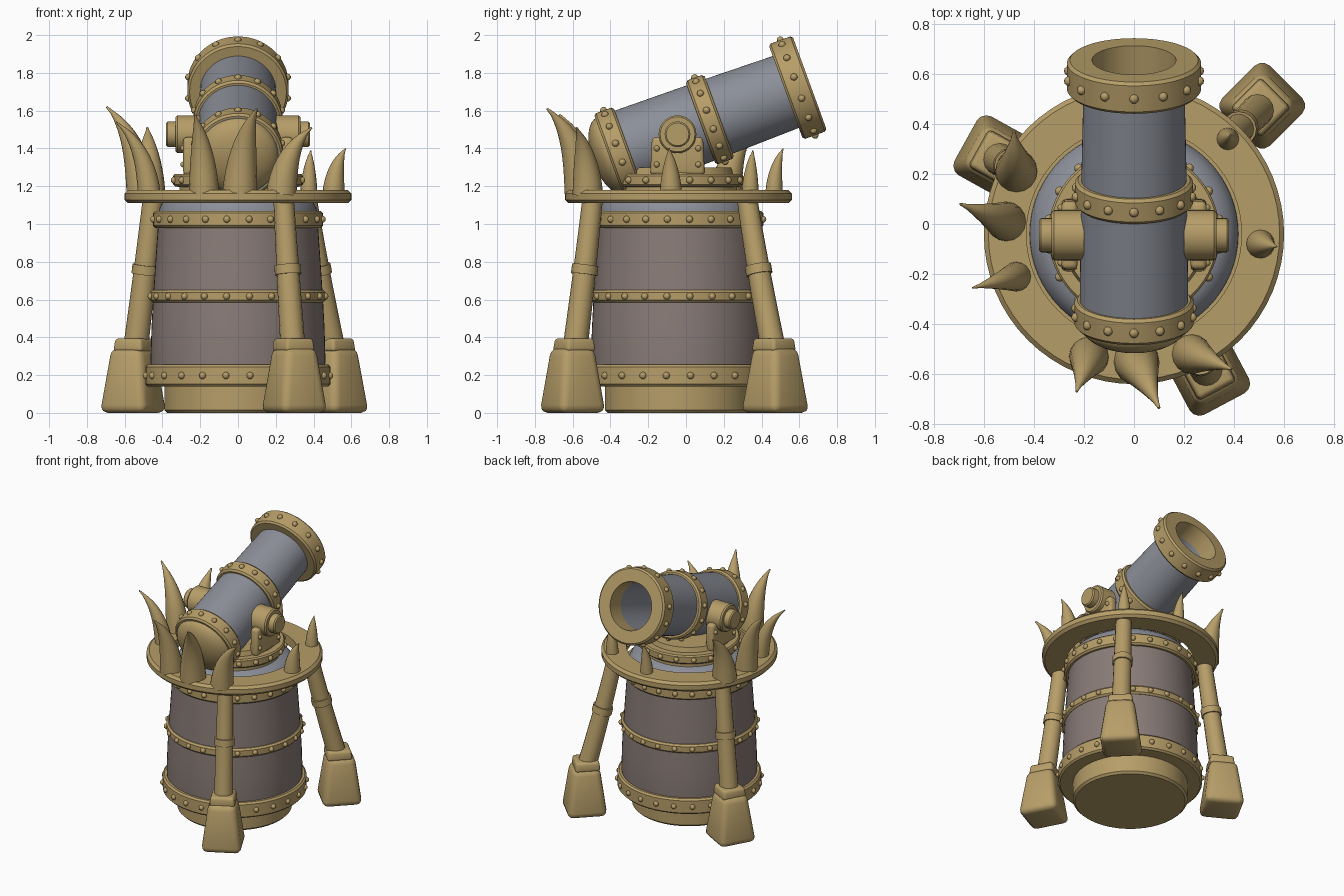
import bpy, bmesh, math
from mathutils import Vector, Matrix

if "Cube" in bpy.data.objects:
    bpy.data.objects.remove(bpy.data.objects["Cube"])

CY = -0.04                      # y of the barrel body axis
UP = Vector((0, 0, 1))


def material(name, rgb):
    m = bpy.data.materials.new(name)
    m.diffuse_color = (*rgb, 1)
    m.use_nodes = True
    m.node_tree.nodes["Principled BSDF"].inputs["Base Color"].default_value = m.diffuse_color
    return m


BRASS = material("brass", (0.47, 0.34, 0.14))
STEEL = material("steel", (0.26, 0.275, 0.315))
WOOD = material("dull_wood", (0.25, 0.20, 0.185))


def finish(bm, name, mat, matrix=Matrix(), angle=35):
    """Turn a bmesh into an object, smooth except at sharp edges."""
    bm.transform(matrix)
    bmesh.ops.recalc_face_normals(bm, faces=bm.faces)
    for f in bm.faces:
        f.smooth = True
    for e in bm.edges:
        e.smooth = len(e.link_faces) == 2 and e.calc_face_angle(0) < math.radians(angle)
    me = bpy.data.meshes.new(name)
    bm.to_mesh(me)
    bm.free()
    me.materials.append(mat)
    ob = bpy.data.objects.new(name, me)
    bpy.context.collection.objects.link(ob)
    return ob


def skin(bm, rings, closed=False):
    """Bridge successive vertex rings; cap the ends unless closed."""
    n = len(rings[0])
    pairs = list(zip(rings, rings[1:] + rings[:1])) if closed else list(zip(rings, rings[1:]))
    for a, b in pairs:
        for i in range(n):
            j = (i + 1) % n
            bm.faces.new((a[i], a[j], b[j], b[i]))
    if not closed:
        bm.faces.new(rings[0][::-1])
        bm.faces.new(rings[-1])


def lathe(name, profile, mat, matrix, closed=False, n=64):
    bm = bmesh.new()
    rings = [[bm.verts.new((r * math.cos(a), r * math.sin(a), z))
              for a in (math.tau * i / n for i in range(n))] for r, z in profile]
    skin(bm, rings, closed)
    return finish(bm, name, mat, matrix)


def band(name, r_in, r_out, z0, z1, matrix, bev=0.012):
    """Bevelled hoop."""
    return lathe(name, [(r_in, z0), (r_out - bev, z0), (r_out, z0 + bev),
                        (r_out, z1 - bev), (r_out - bev, z1), (r_in, z1)], BRASS, matrix, True)


def tube(name, path, radii, mat, n=16):
    bm = bmesh.new()
    rings = []
    for i, p in enumerate(path):
        d = path[min(i + 1, len(path) - 1)] - path[max(i - 1, 0)]
        q = UP.rotation_difference(d.normalized()) if d.z > 0 else (-UP).rotation_difference(d.normalized())
        rings.append([bm.verts.new(p + q @ Vector((radii[i] * math.cos(a), radii[i] * math.sin(a), 0)))
                      for a in (math.tau * k / n for k in range(n))])
    skin(bm, rings)
    return finish(bm, name, mat, angle=50)


def rivets(name, count, r, z, matrix, size=0.019):
    bm = bmesh.new()
    for i in range(count):
        a = math.tau * (i + 0.5) / count
        bmesh.ops.create_uvsphere(bm, u_segments=10, v_segments=6, radius=size,
                                  matrix=Matrix.Translation((r * math.cos(a), r * math.sin(a), z)))
    return finish(bm, name, BRASS, matrix, 80)


def block(name, x, y, z0, z1, bottom, top, matrix, bev):
    """Rounded box whose half sizes go from bottom to top."""
    bm = bmesh.new()
    rings = [[bm.verts.new((x + sx * h[0], y + sy * h[1], z))
              for sx, sy in ((-1, -1), (1, -1), (1, 1), (-1, 1))]
             for h, z in ((bottom, z0), (top, z1))]
    skin(bm, rings)
    bmesh.ops.bevel(bm, geom=bm.edges[:], offset=bev, segments=3, profile=0.5, affect='EDGES')
    return finish(bm, name, BRASS, matrix, 40)


def bezier(p0, p1, p2, n):
    return [p0 * (1 - t) ** 2 + p1 * 2 * t * (1 - t) + p2 * t * t for t in (i / n for i in range(n + 1))]


# Barrel body with base, shoulder and riveted hoops
body = Matrix.Translation((0, CY, 0))
lathe("base", [(0.375, 0.0), (0.39, 0.015), (0.39, 0.15)], BRASS, body)
lathe("barrel_body", [(0.455, 0.15), (0.463, 0.28), (0.458, 0.45), (0.449, 0.62),
                      (0.437, 0.8), (0.423, 1.0), (0.42, 1.06)], WOOD, body)
lathe("shoulder", [(0.42, 1.05), (0.415, 1.085), (0.39, 1.13), (0.35, 1.16),
                   (0.25, 1.18), (0.02, 1.19)], STEEL, body)
for label, r, z0, z1 in (("lower", 0.49, 0.14, 0.255), ("middle", 0.465, 0.585, 0.65),
                         ("upper", 0.45, 0.98, 1.07)):
    band(label + "_hoop", 0.38, r, z0, z1, body)
    rivets(label + "_hoop_rivets", 24, r, (z0 + z1) / 2, body)

# Ring platform and turntable
band("platform_ring", 0.43, 0.6, 1.11, 1.18, body, 0.018)
lathe("turntable", [(0.31, 1.15), (0.31, 1.195), (0.335, 1.2), (0.343, 1.21), (0.343, 1.255),
                    (0.335, 1.265), (0.29, 1.265), (0.28, 1.3), (0.02, 1.3)], BRASS, body)
rivets("turntable_rivets", 18, 0.343, 1.232, body)

# Cannon, built along local z from the breech to the muzzle face
axis = Vector((0, math.cos(math.radians(20)), math.sin(math.radians(20))))
L = 1.13
cannon = (Matrix.Translation(Vector((0, 0.655, 1.745)) - axis * L)
          @ UP.rotation_difference(axis).to_matrix().to_4x4())
lathe("cannon_barrel", [(0.218, 0), (0.212, 0.55), (0.2, L - 0.02), (0.17, L - 0.02),
                        (0.17, L - 0.65), (0.02, L - 0.65)], STEEL, cannon)
lathe("breech_dome", [(0.215 * math.cos(a), 0.01 - 0.1 * math.sin(a))
                      for a in (math.radians(11 * i) for i in range(9))], BRASS, cannon)
for label, r_in, r, z0, z1 in (("breech", 0.19, 0.238, 0.0, 0.11), ("middle", 0.19, 0.236, 0.515, 0.62),
                               ("muzzle", 0.168, 0.268, L - 0.135, L)):
    band(label + "_band", r_in, r, z0, z1, cannon)
    rivets(label + "_band_rivets", 14, r, (z0 + z1) / 2, cannon)

# Mounting brackets and pivots on both sides
for side, s in (("left", -1), ("right", 1)):
    block(side + "_bracket", s * 0.258, -0.045, 1.26, 1.46, (0.032, 0.145), (0.032, 0.135), Matrix(), 0.02)
    pivot = Matrix.Translation((s * 0.2, -0.045, 1.475)) @ Matrix.Rotation(s * math.pi / 2, 4, 'Y')
    lathe(side + "_pivot", [(0.1, 0), (0.1, 0.12), (0.092, 0.13), (0.068, 0.13),
                            (0.068, 0.172), (0.06, 0.18)], BRASS, pivot, n=32)
    bm = bmesh.new()
    for y in (-0.155, 0.065):
        for z in (1.315, 1.4):
            bmesh.ops.create_uvsphere(bm, u_segments=10, v_segments=6, radius=0.016,
                                      matrix=Matrix.Translation((s * 0.29, y, z)))
    finish(bm, side + "_bracket_rivets", BRASS, angle=80)

# Legs: bowed post, strap, cuff and heavy foot
for label, deg, foot_r in (("front", -62, 0.635), ("left", 151, 0.635), ("right", 45, 0.725)):
    a = math.radians(deg)
    out = Vector((math.cos(a), math.sin(a), 0))
    c = Vector((0, CY, 0))
    top, foot = c + out * 0.515 + UP * 1.13, c + out * (foot_r - 0.015) + UP * 0.34
    mid = c + out * (0.515 + (foot_r - 0.515) * 0.35) + UP * 0.78
    path = bezier(top, mid, foot, 10)
    tube(label + "_leg", path, [0.054 + 0.012 * i / 10 for i in range(11)], BRASS)
    p, d = path[5], (path[6] - path[4]).normalized()
    tube(label + "_leg_strap", [p - d * 0.025, p + d * 0.025], [0.07, 0.07], BRASS)
    m = body @ Matrix.Rotation(a, 4, 'Z')
    block(label + "_foot_cuff", foot_r - 0.01, 0, 0.325, 0.395, (0.088, 0.088), (0.08, 0.08), m, 0.018)
    block(label + "_foot", foot_r, 0, 0.0, 0.345, (0.14, 0.14), (0.095, 0.095), m, 0.042)

# Curved spikes: base x, y, tip x, y, z, base radius
spikes = ((-0.18, -0.53, -0.23, -0.67, 1.58, 0.08), (0.01, -0.55, 0.10, -0.735, 1.61, 0.092),
          (0.23, -0.52, 0.39, -0.58, 1.51, 0.08), (-0.47, -0.21, -0.645, -0.255, 1.54, 0.06),
          (-0.51, 0.01, -0.695, 0.08, 1.62, 0.08), (-0.47, 0.21, -0.48, 0.37, 1.51, 0.085),
          (0.505, -0.08, 0.57, -0.09, 1.40, 0.058), (0.375, 0.34, 0.385, 0.355, 1.39, 0.045),
          (0.0, 0.465, 0.0, 0.515, 1.40, 0.045))
for i, (bx, by, tx, ty, tz, r) in enumerate(spikes):
    b, t = Vector((bx, by, 1.16)), Vector((tx, ty, tz))
    ctrl = b.lerp(t, 0.12)
    ctrl.z = 1.16 + (tz - 1.16) * 0.68
    tube("spike_%d" % (i + 1), bezier(b, ctrl, t, 10),
         [r * max(0.06, 1 - (k / 10) ** 1.5) for k in range(11)], BRASS)
